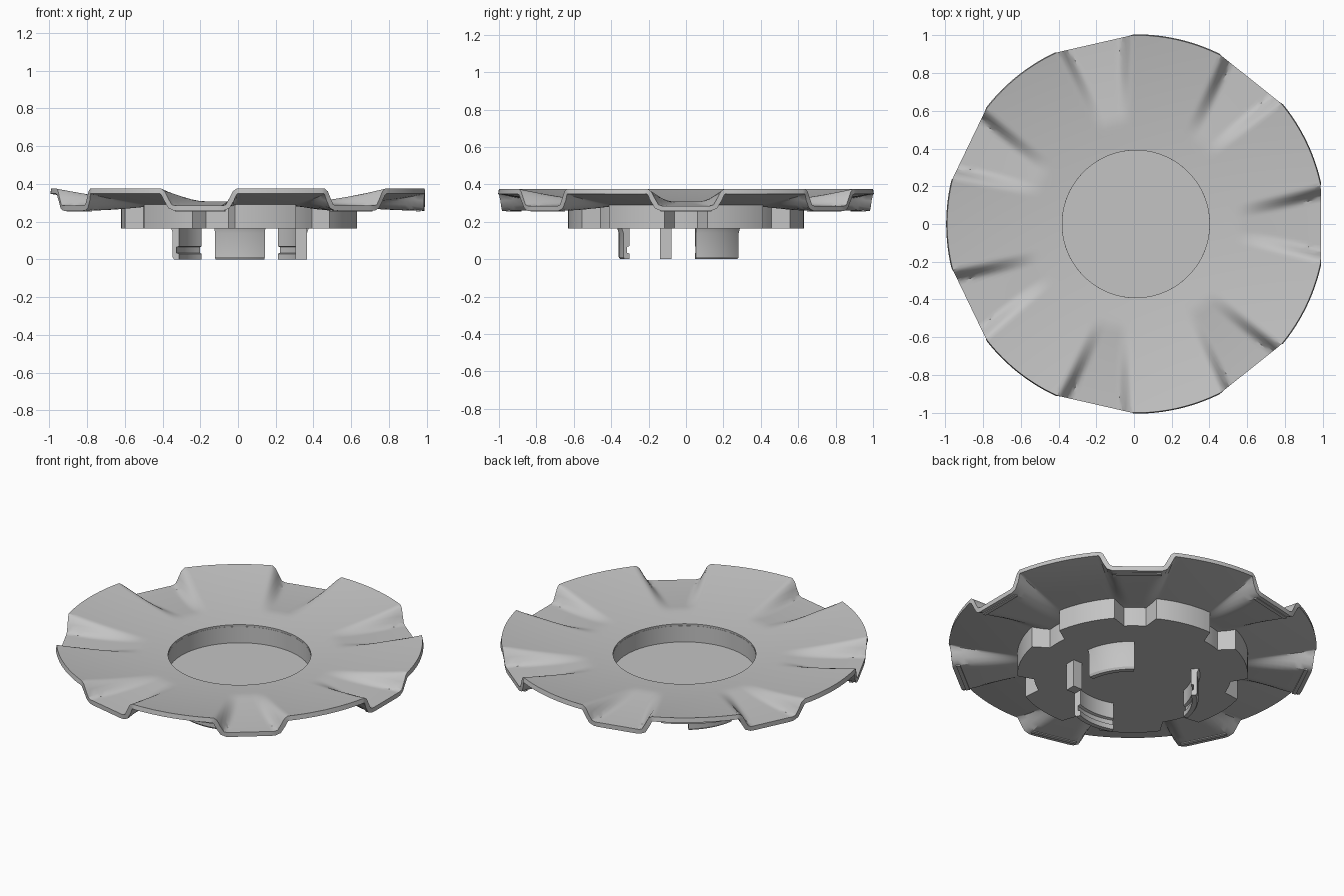
import bpy
import bmesh
from math import sin, cos, radians, tau

cube = bpy.data.objects.get("Cube")
if cube:
    bpy.data.objects.remove(cube)

COUNT = 7                 # dips around the rim
CENTRE_X = 0.01
HOLE = 0.39
HALF = radians(11.6)      # half angle of one dip
THICK = 0.027

grey = bpy.data.materials.new("plain grey")
grey.use_nodes = True
grey.diffuse_color = (0.55, 0.55, 0.55, 1)
grey.node_tree.nodes["Principled BSDF"].inputs["Base Color"].default_value = grey.diffuse_color


def smooth(t):
    t = min(max(t, 0), 1)
    return t * t * (3 - 2 * t)


def finish(bm, name, solidify=0):
    bmesh.ops.recalc_face_normals(bm, faces=bm.faces)
    if solidify and sum(f.normal.z for f in bm.faces) < 0:
        bmesh.ops.reverse_faces(bm, faces=bm.faces)
    mesh = bpy.data.meshes.new(name)
    bm.to_mesh(mesh)
    bm.free()
    mesh.materials.append(grey)
    obj = bpy.data.objects.new(name, mesh)
    obj.location.x = CENTRE_X
    bpy.context.collection.objects.link(obj)
    bpy.ops.object.select_all(action="DESELECT")
    obj.select_set(True)
    bpy.context.view_layer.objects.active = obj
    if solidify:
        mod = obj.modifiers.new("thickness", "SOLIDIFY")
        mod.thickness = solidify
        mod.offset = -1
        bpy.ops.object.modifier_apply(modifier=mod.name)
    bpy.ops.object.shade_smooth_by_angle(angle=radians(32))
    return obj


def bridge(bm, a, b, closed=True):
    n = len(a)
    for i in range(n if closed else n - 1):
        j = (i + 1) % n
        bm.faces.new((a[i], a[j], b[j], b[i]))


def dish(r):
    return 0.28 + 0.095 * r * r


# Dished cover plate with seven scooped dips fading toward the middle
def cover_point(r, ang):
    step = tau / COUNT
    off = abs((ang + step / 2) % step - step / 2)
    s = max(0, (r - 0.55) / 0.45)
    inner = radians(3 + 5 * s)
    t = smooth((HALF - off) / (HALF - inner))
    chord = cos(HALF) / cos(off) if off < HALF else 1
    rr = r * (1 + (chord - 1) * s)
    return rr * cos(ang), rr * sin(ang), dish(r) - 0.09 * s * t


bm = bmesh.new()
segments, rows = COUNT * 48, 18
previous = None
for k in range(rows + 1):
    r = HOLE + (1 - HOLE) * k / rows
    ring = [bm.verts.new(cover_point(r, tau * i / segments)) for i in range(segments)]
    if previous:
        bridge(bm, previous, ring)
    previous = ring
finish(bm, "cover_plate", THICK)

# Lobed hub with a round recess, notched under each dip
outline = []
for n in range(COUNT):
    base = 360 / COUNT * n
    outline += [(base + d, 0.54) for d in (-6.5, -3, 0, 3, 6.5)]
    outline += [(base + 10.5 + 3.04 * i, 0.63) for i in range(11)]


def hub_ring(bm, radius, height):
    ring = []
    for deg, r in outline:
        r = radius or r
        a = radians(deg)
        z = dish(r) - 0.012 if height is None else height
        ring.append(bm.verts.new((r * cos(a), r * sin(a), z)))
    return ring


bm = bmesh.new()
rings = [hub_ring(bm, *p) for p in ((None, 0.165), (None, None), (HOLE, None), (HOLE, 0.185))]
for a, b in zip(rings, rings[1:]):
    bridge(bm, a, b)
bm.faces.new(rings[0])
bm.faces.new(rings[-1])
finish(bm, "hub")

# Three curved snap clips with an inner groove
profile = [(0.325, 0.17), (0.325, 0.07), (0.34, 0.065), (0.34, 0.035), (0.325, 0.03),
           (0.325, 0), (0.352, 0), (0.36, 0.012), (0.36, 0.14), (0.37, 0.17)]
for name, middle in (("front_clip", -90), ("left_clip", 30), ("right_clip", 150)):
    bm = bmesh.new()
    sections = []
    for i in range(13):
        a = radians(middle - 21.5 + 43 * i / 12)
        sections.append([bm.verts.new((r * cos(a), r * sin(a), z)) for r, z in profile])
    for a, b in zip(sections, sections[1:]):
        bridge(bm, a, b)
    bm.faces.new(sections[0])
    bm.faces.new(sections[-1])
    finish(bm, name)


# Straight blocks: size, centre radius and height, turned to an angle
def block(name, size, radius, z, ang):
    bm = bmesh.new()
    bmesh.ops.create_cube(bm, size=1)
    for v in bm.verts:
        v.co = [c * s for c, s in zip(v.co, size)]
    obj = finish(bm, name)
    obj.location = (CENTRE_X + radius * cos(ang), radius * sin(ang), z)
    obj.rotation_euler.z = ang
    return obj


key = block("key_tab", (0.06, 0.06, 0.17), 0.342, 0.085, radians(-18.5))
key.rotation_euler.z = 0

# Small bars under each dip
for n in range(COUNT):
    block(f"rim_bar_{n + 1}", (0.022, 0.27, 0.02), 0.945, 0.264, tau * n / COUNT)
